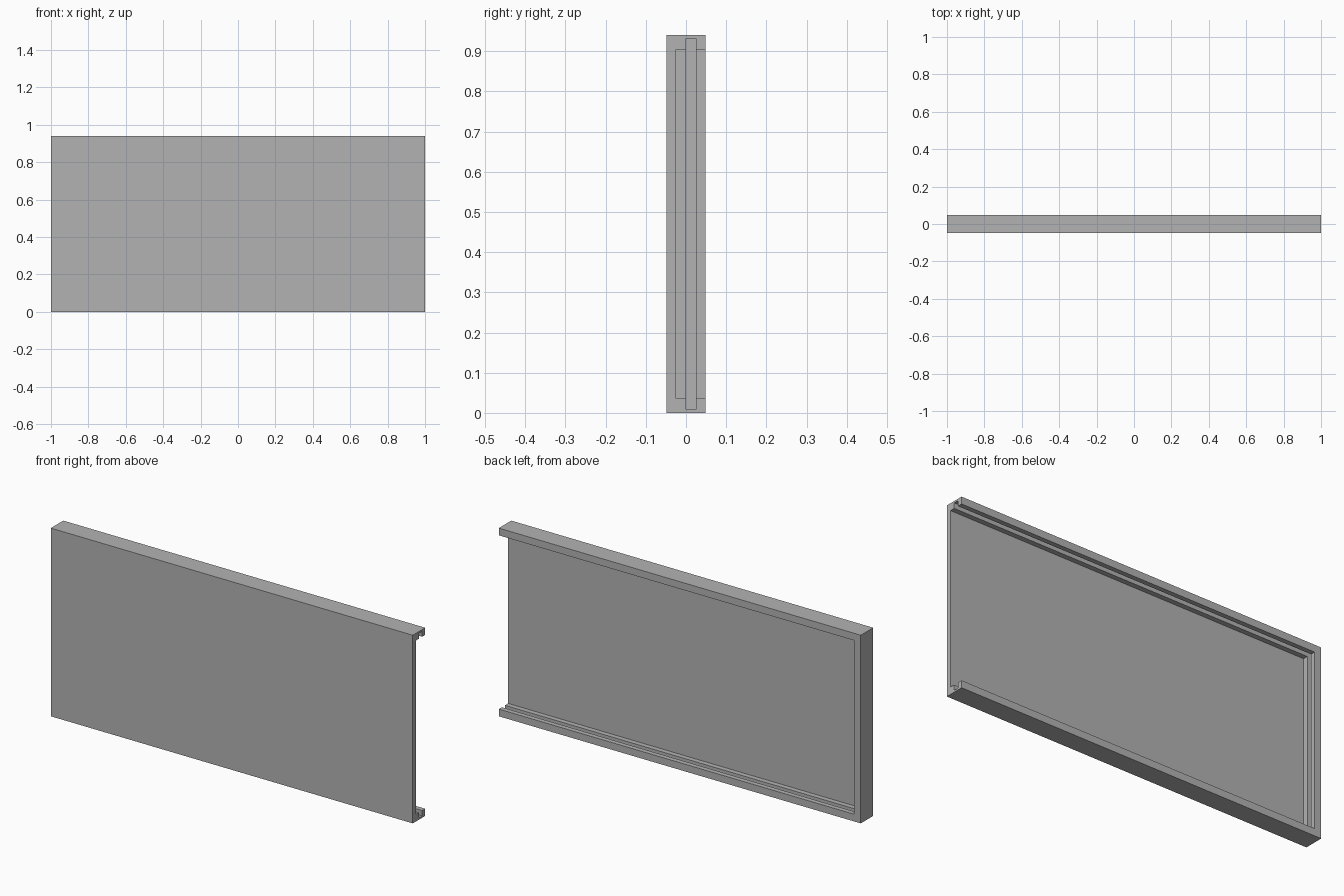
import bpy
import bmesh

default = bpy.data.objects.get("Cube")
if default:
    bpy.data.objects.remove(default, do_unlink=True)

HALF_LENGTH, HEIGHT = 1.0, 0.94
HALF_DEPTH = 0.049
LIP = 0.036      # width of the rim around the panel
GROOVE = 0.009   # how near the groove comes to the outer edge
SLOT = 0.025     # groove width and front sheet thickness

# Rim cross-section: (inset from the outer edge, y), front edge to panel floor
profile = [
    (0, -HALF_DEPTH), (0, HALF_DEPTH), (LIP, HALF_DEPTH), (LIP, SLOT),
    (GROOVE, SLOT), (GROOVE, 0), (LIP, 0), (LIP, -SLOT),
]


def section(bm, corner):
    """Place the cross-section at one point of the U-shaped path."""
    return [bm.verts.new(corner(inset, y)) for inset, y in profile]


bm = bmesh.new()

# Rim runs along the bottom, up the closed end and back along the top
sections = [
    section(bm, lambda d, y: (HALF_LENGTH, y, d)),
    section(bm, lambda d, y: (-HALF_LENGTH + d, y, d)),
    section(bm, lambda d, y: (-HALF_LENGTH + d, y, HEIGHT - d)),
    section(bm, lambda d, y: (HALF_LENGTH, y, HEIGHT - d)),
]
for a, b in zip(sections, sections[1:]):
    for i in range(len(profile) - 1):
        bm.faces.new((a[i], a[i + 1], b[i + 1], b[i]))

# Front sheet, panel floor and the C-shaped open end
bm.faces.new([s[0] for s in sections])
bm.faces.new([s[-1] for s in sections])
bm.faces.new(sections[0] + sections[-1][::-1])
bmesh.ops.recalc_face_normals(bm, faces=bm.faces)

mesh = bpy.data.meshes.new("grooved_panel")
bm.to_mesh(mesh)
bm.free()
panel = bpy.data.objects.new("grooved_panel", mesh)
bpy.context.collection.objects.link(panel)

# Plain grey finish
grey = bpy.data.materials.new("plain_grey")
grey.use_nodes = True
colour = (0.45, 0.45, 0.45, 1)
grey.diffuse_color = colour
grey.node_tree.nodes["Principled BSDF"].inputs["Base Color"].default_value = colour
mesh.materials.append(grey)
